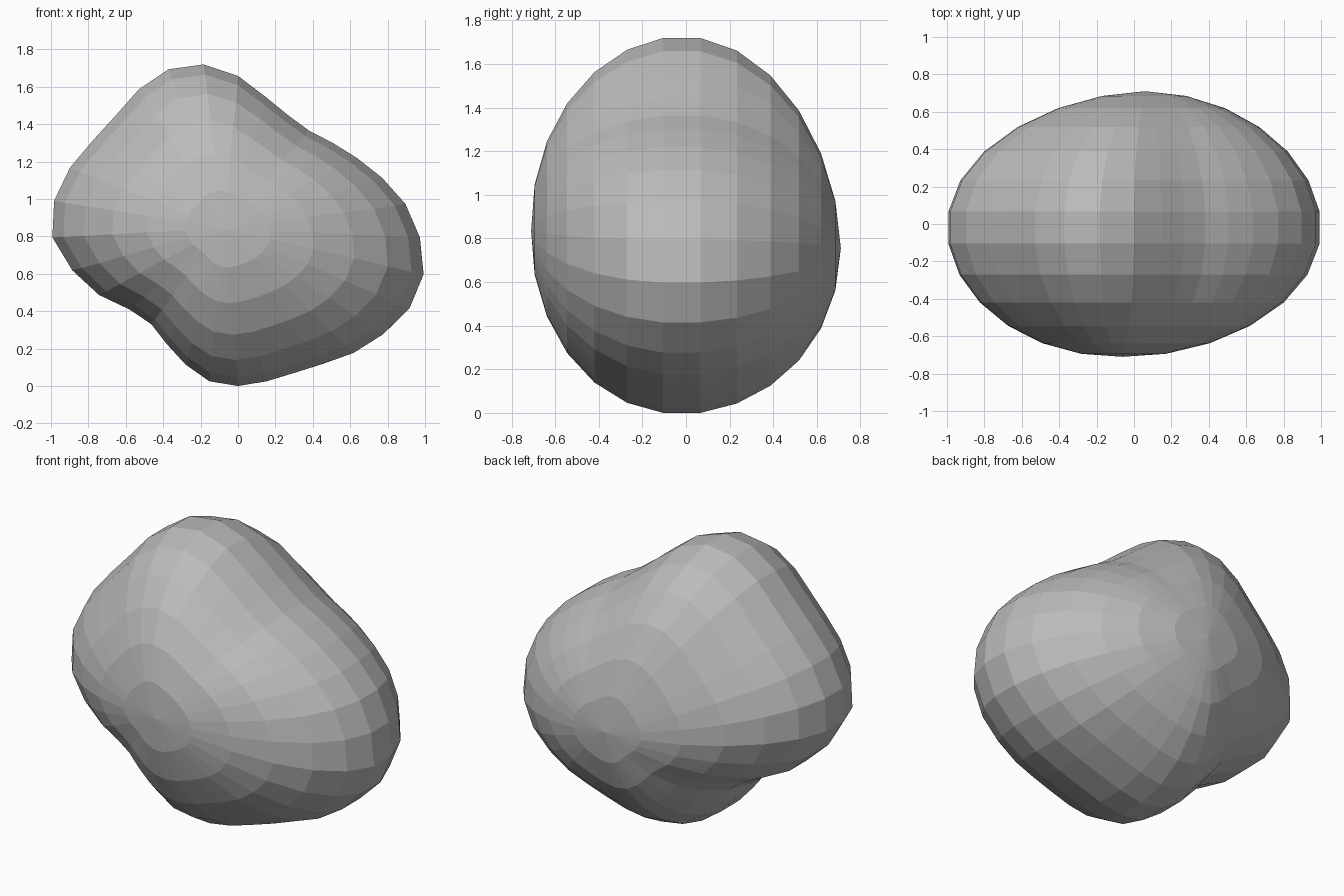
import bpy, bmesh
from math import sin, cos, pi

cube = bpy.data.objects.get("Cube")
if cube:
    bpy.data.objects.remove(cube, do_unlink=True)

# Stone colour
stone = bpy.data.materials.new("stone grey")
stone.use_nodes = True
grey = (0.5, 0.5, 0.5, 1)
stone.diffuse_color = grey
stone.node_tree.nodes["Principled BSDF"].inputs["Base Color"].default_value = grey

# Lumpy outline seen from the front: radius at equal angles, from +x upward
OUTLINE = [0.98, 0.92, 0.84, 0.77, 0.72, 0.69, 0.71, 0.77,
           0.87, 0.95, 0.98, 0.96, 0.93, 0.94, 0.98, 1.01,
           1.00, 0.91, 0.81, 0.70, 0.66, 0.69, 0.74, 0.79,
           0.80, 0.79, 0.79, 0.82, 0.88, 0.94, 1.00, 1.02]
SEGMENTS, RINGS = len(OUTLINE), 13
DEPTH, CENTRE, MEAN = 0.71, 0.8, 0.86


def surface_point(segment, lat):
    """Point on the boulder, with its poles on the y axis."""
    s, c = sin(lat), cos(lat)
    angle = 2 * pi * segment / SEGMENTS
    keep = 0.5 + 0.5 * c          # the lumps soften toward the poles
    r = c * (MEAN + (OUTLINE[segment] - MEAN) * keep)
    return (r * cos(angle) + 0.06 * s ** 3,
            DEPTH * s - 0.02 * c,
            CENTRE + r * sin(angle) - 0.04 * s ** 3)


# Boulder: rings of points closed by a fan at each pole
bm = bmesh.new()
front = bm.verts.new(surface_point(0, -pi / 2))
back = bm.verts.new(surface_point(0, pi / 2))
rings = [[bm.verts.new(surface_point(k, -pi / 2 + pi * i / RINGS))
          for k in range(SEGMENTS)] for i in range(1, RINGS)]
for k in range(SEGMENTS):
    n = (k + 1) % SEGMENTS
    bm.faces.new((front, rings[0][k], rings[0][n]))
    bm.faces.new((back, rings[-1][n], rings[-1][k]))
    for a, b in zip(rings, rings[1:]):
        bm.faces.new((a[k], b[k], b[n], a[n]))
bmesh.ops.recalc_face_normals(bm, faces=bm.faces)

# Rest on the ground, centred
low = min(v.co.z for v in bm.verts)
mid = [(min(v.co[i] for v in bm.verts) + max(v.co[i] for v in bm.verts)) / 2 for i in (0, 1)]
bmesh.ops.translate(bm, verts=bm.verts, vec=(-mid[0], -mid[1], -low))

mesh = bpy.data.meshes.new("boulder")
bm.to_mesh(mesh)
bm.free()
mesh.materials.append(stone)
boulder = bpy.data.objects.new("boulder", mesh)
bpy.context.collection.objects.link(boulder)
